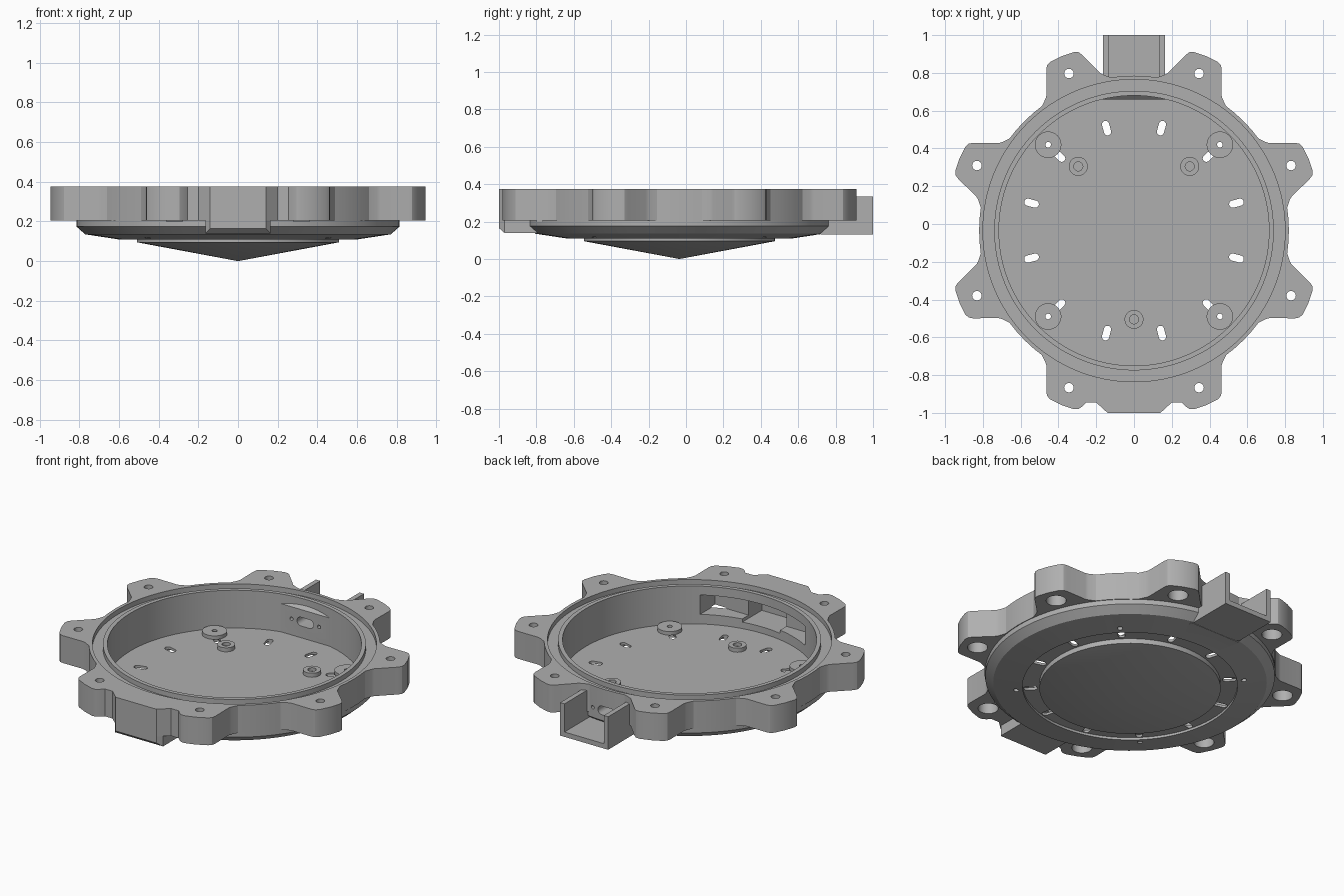
import bpy, bmesh
from math import sin, cos, pi, radians

if "Cube" in bpy.data.objects:
    bpy.data.objects.remove(bpy.data.objects["Cube"])

CY = -0.035          # centre line of the round housing
TOP = 0.375
grey = bpy.data.materials.new("plain_grey")
grey.use_nodes = True
grey.diffuse_color = (0.43, 0.43, 0.43, 1)
grey.node_tree.nodes["Principled BSDF"].inputs["Base Color"].default_value = grey.diffuse_color


def circle(x, y, r, n=24):
    return [(x + r * cos(2 * pi * i / n), y + r * sin(2 * pi * i / n)) for i in range(n)]


def rect(x0, x1, y0, y1):
    return [(x0, y0), (x1, y0), (x1, y1), (x0, y1)]


def polar(r, deg, t=0.0):
    """Point at radius r along an angle, shifted sideways by t."""
    a = radians(deg)
    return r * cos(a) - t * sin(a), CY + r * sin(a) + t * cos(a)


def capsule(deg, r0, r1, w):
    """Rounded slot running outward from the centre."""
    pts = []
    for r, start in ((r1, -90), (r0, 90)):
        for i in range(9):
            a = radians(start + i * 22.5)
            pts.append(polar(r + w * cos(a), deg, w * sin(a)))
    return pts


def finish(name, bm):
    bmesh.ops.recalc_face_normals(bm, faces=bm.faces)
    me = bpy.data.meshes.new(name)
    bm.to_mesh(me)
    bm.free()
    me.materials.append(grey)
    ob = bpy.data.objects.new(name, me)
    bpy.context.collection.objects.link(ob)
    return ob


def prisms(name, shapes, axis="z"):
    """Extrude each (outline, low, high) along z, x or y."""
    place = {"z": lambda a, b, h: (a, b, h),
             "x": lambda a, b, h: (h, a, b),
             "y": lambda a, b, h: (a, h, b)}[axis]
    bm = bmesh.new()
    for pts, lo, hi in shapes:
        low = [bm.verts.new(place(a, b, lo)) for a, b in pts]
        high = [bm.verts.new(place(a, b, hi)) for a, b in pts]
        bm.faces.new(low)
        bm.faces.new(high)
        for i in range(len(pts)):
            j = (i + 1) % len(pts)
            bm.faces.new((low[i], low[j], high[j], high[i]))
    return finish(name, bm)


def lathe(name, profile, closed=False, n=128):
    bm = bmesh.new()
    vs = [bm.verts.new((r, CY, z)) for r, z in profile]
    pairs = list(zip(vs, vs[1:])) + ([(vs[-1], vs[0])] if closed else [])
    edges = [bm.edges.new(p) for p in pairs]
    bmesh.ops.spin(bm, geom=vs + edges, cent=(0, CY, 0), axis=(0, 0, 1),
                   angle=2 * pi, steps=n, use_merge=True)
    bmesh.ops.remove_doubles(bm, verts=bm.verts, dist=1e-5)
    return finish(name, bm)


def combine(target, other, op):
    mod = target.modifiers.new("bool", "BOOLEAN")
    mod.operation, mod.solver, mod.object = op, "EXACT", other
    bpy.context.view_layer.objects.active = target
    bpy.ops.object.modifier_apply(modifier=mod.name)
    bpy.data.objects.remove(other)


def smooth(ob):
    bpy.ops.object.select_all(action="DESELECT")
    ob.select_set(True)
    bpy.context.view_layer.objects.active = ob
    bpy.ops.object.shade_smooth_by_angle(angle=radians(25))


lobe_angles = [22.5 + 45 * k for k in range(8)]
post_angles = [45 + 90 * k for k in range(4)]

# Scalloped flange outline: eight rounded lobes joined by shallow arcs
half = [(0.825, 0.165), (0.84, 0.153), (0.965, 0.103), (0.985, 0.09), (0.995, 0.068)]
outline = []
for a in lobe_angles:
    outline += [polar(r, a, -t) for r, t in half] + [polar(1.0, a)]
    outline += [polar(r, a, t) for r, t in reversed(half)]
    outline += [polar(0.82, a + d) for d in (14, 18, 22.5, 27, 31)]
housing = prisms("housing", [(outline, 0.205, TOP)])

# Shallow underside with a circular channel and a low centre cone
under = lathe("underside", [(0, 0), (0.51, 0.095), (0.51, 0.125), (0.605, 0.125),
                            (0.605, 0.11), (0.77, 0.135), (0.815, 0.175), (0.815, 0.25), (0, 0.25)])
combine(housing, under, "UNION")

# Front block between two lobes, with a bevelled lower edge
upper = [(0.14, -1), (0.2, -0.945), (0.27, -0.945), (0.31, -0.965), (0.31, -0.75)]
lower = [(0.14, -1), (0.165, -0.97), (0.165, -0.7)]
mirror = lambda pts: pts + [(-x, y) for x, y in reversed(pts)]
combine(housing, prisms("block_top", [(mirror(upper), 0.205, TOP)]), "UNION")
combine(housing, prisms("block_low", [(mirror(lower), 0.14, 0.3)]), "UNION")
bevel = prisms("bevel", [([(-1.05, 0.1), (-0.96, 0.1), (-0.96, 0.13), (-1.0, 0.165), (-1.05, 0.165)], -0.4, 0.4)], "x")
combine(housing, bevel, "DIFFERENCE")

# Bowl, seal groove, bolt holes and counterbores
combine(housing, prisms("bowl", [(circle(0, CY, 0.715, 128), 0.14, 0.6)]), "DIFFERENCE")
groove = lathe("groove", [(0.74, 0.345), (0.8, 0.345), (0.8, 0.5), (0.74, 0.5)], closed=True)
combine(housing, groove, "DIFFERENCE")
bolts = [(circle(*polar(0.9, a), 0.025), 0.25, 0.5) for a in lobe_angles]
bores = [(circle(*polar(0.9, a), 0.057), 0.05, 0.3) for a in lobe_angles]
combine(housing, prisms("bolts", bolts), "DIFFERENCE")
combine(housing, prisms("bores", bores), "DIFFERENCE")

# Recess in the front of the inner wall
combine(housing, prisms("pocket", [(rect(-0.36, 0.36, -0.8, -0.5), 0.2, 0.32)]), "DIFFERENCE")
combine(housing, prisms("deep_pocket", [(rect(-0.13, 0.13, -0.93, -0.6), 0.18, 0.3)]), "DIFFERENCE")

# Flat panel on the back of the inner wall
panel = prisms("panel", [([(0.66, 0.13), (0.66, 0.315), (0.685, 0.34), (0.71, 0.34), (0.71, 0.13)], -0.172, 0.172)], "x")
combine(housing, panel, "UNION")

# Open cable channel at the back
section = [(0.165, 0.13), (0.165, 0.335), (0.135, 0.335), (0.135, 0.16)]
combine(housing, prisms("channel", [(mirror(section), 0.72, 1.0)], "y"), "UNION")

# Connector port and its two screw holes through the back wall
port = [(x + s * 0.03, z) for s, pts in ((1, circle(0, 0.24, 0.027)), (-1, circle(0, 0.24, 0.027)))
        for x, z in (pts[-6:] + pts[:7] if s > 0 else pts[6:19])]
ports = [(port, 0.6, 0.9)] + [(circle(s * 0.095, 0.24, 0.011, 12), 0.6, 0.9) for s in (-1, 1)]
combine(housing, prisms("ports", ports, "y"), "DIFFERENCE")

# Twelve drain slots and four post holes through the floor
drains = [(capsule(15 + 30 * k, 0.541, 0.582, 0.019), 0.1, 0.2) for k in range(12)]
combine(housing, prisms("drains", drains), "DIFFERENCE")
holes = [(circle(*polar(0.643, a), 0.015, 16), 0.05, 0.2) for a in post_angles]
combine(housing, prisms("holes", holes), "DIFFERENCE")
smooth(housing)

# Four wide washers near the wall
washers = prisms("washers", [(circle(*polar(0.643, a), 0.07, 48), 0.139, 0.162) for a in post_angles])
combine(washers, prisms("holes", [(circle(*polar(0.643, a), 0.015, 16), 0.05, 0.2) for a in post_angles]), "DIFFERENCE")
smooth(washers)

# Three hollow mounting bosses
spots = [(-0.295, 0.305), (0.295, 0.305), (0, -0.505)]
bosses = prisms("bosses", [(circle(x, y, 0.05, 40), 0.139, 0.165) for x, y in spots])
combine(bosses, prisms("holes", [(circle(x, y, 0.024), 0.145, 0.3) for x, y in spots]), "DIFFERENCE")
smooth(bosses)
